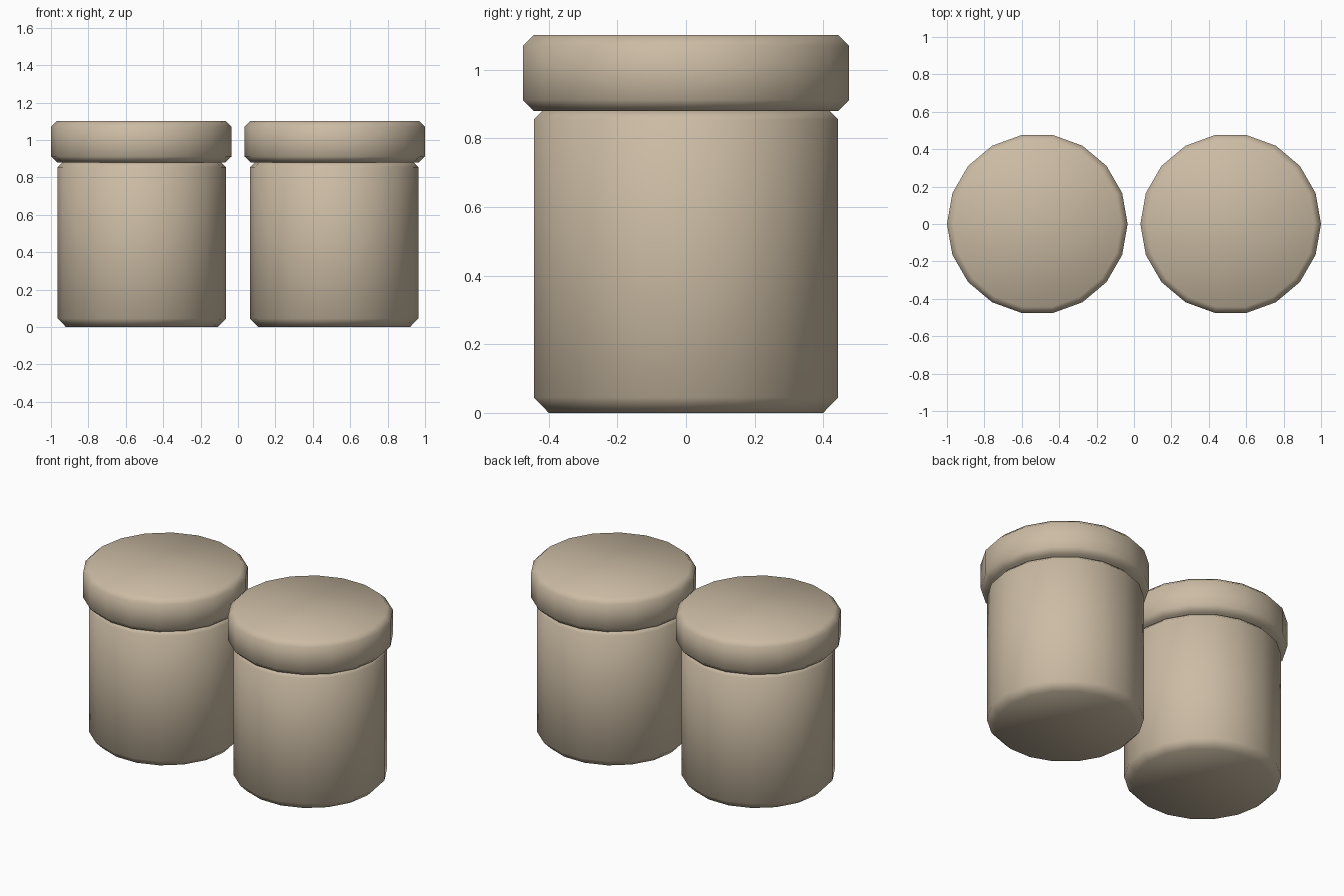
import bpy
import bmesh
from math import cos, sin, tau

if "Cube" in bpy.data.objects:
    bpy.data.objects.remove(bpy.data.objects["Cube"])

SIDES = 18

beige = bpy.data.materials.new("warm_beige")
beige.use_nodes = True
colour = (0.60, 0.50, 0.37, 1)
beige.diffuse_color = colour
beige.node_tree.nodes["Principled BSDF"].inputs["Base Color"].default_value = colour


def turned_part(name, profile, x):
    """Spin a (radius, height) profile into a closed, smooth-shaded solid."""
    bm = bmesh.new()
    rings = [[bm.verts.new((r * cos(tau * i / SIDES), r * sin(tau * i / SIDES), z))
              for i in range(SIDES)] for r, z in profile]
    for low, high in zip(rings, rings[1:]):
        for i in range(SIDES):
            j = (i + 1) % SIDES
            bm.faces.new((low[i], low[j], high[j], high[i]))
    bm.faces.new(rings[0][::-1])
    bm.faces.new(rings[-1])
    for face in bm.faces:
        face.smooth = True
    mesh = bpy.data.meshes.new(name)
    bm.to_mesh(mesh)
    bm.free()
    mesh.materials.append(beige)
    part = bpy.data.objects.new(name, mesh)
    part.location.x = x
    bpy.context.collection.objects.link(part)


# Chamfered profiles, bottom to top
body = [(0.406, 0), (0.45, 0.045), (0.45, 0.855), (0.425, 0.88)]
lid = [(0.45, 0.88), (0.483, 0.912), (0.483, 1.07), (0.45, 1.102)]

# A matching pair of lidded jars
for side, sign in (("left", 1), ("right", -1)):
    turned_part(side + "_jar_body", body, sign * 0.514)
    turned_part(side + "_jar_lid", lid, sign * 0.517)
